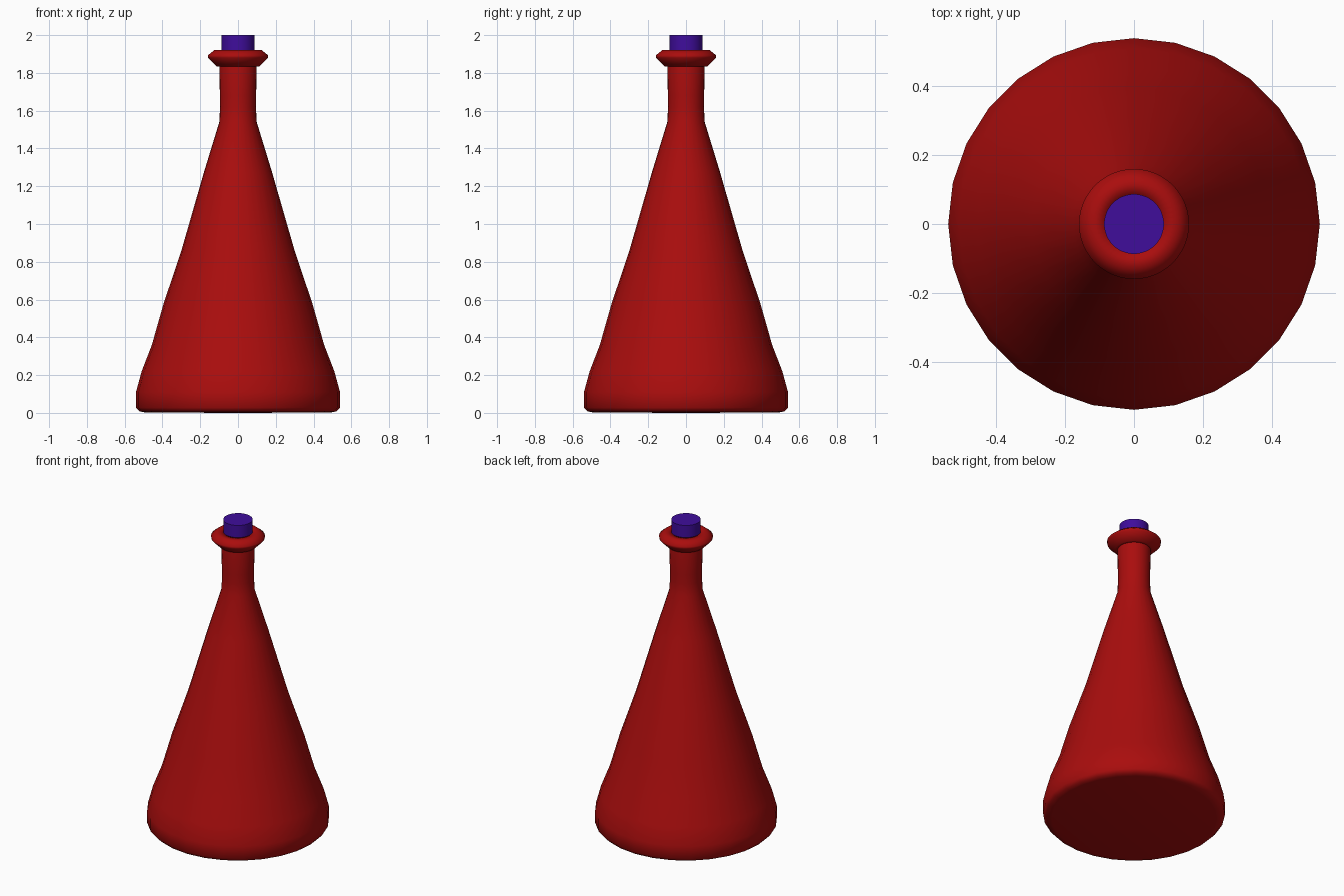
import bpy, bmesh, math

if "Cube" in bpy.data.objects:
    bpy.data.objects.remove(bpy.data.objects["Cube"])


def material(name, rgb):
    m = bpy.data.materials.new(name)
    m.diffuse_color = (*rgb, 1)
    m.use_nodes = True
    m.node_tree.nodes["Principled BSDF"].inputs["Base Color"].default_value = m.diffuse_color
    return m


def lathe(name, profile, sides, mat, closed=False):
    """Revolve (radius, z) points around z; radius 0 becomes a pole."""
    bm = bmesh.new()
    rings = []
    for r, z in profile:
        if r == 0:
            rings.append([bm.verts.new((0, 0, z))] * sides)
        else:
            rings.append([bm.verts.new((r * math.cos(a), r * math.sin(a), z))
                          for a in (2 * math.pi * i / sides for i in range(sides))])
    pairs = list(zip(rings, rings[1:]))
    if closed:
        pairs.append((rings[-1], rings[0]))
    for low, high in pairs:
        for i in range(sides):
            j = (i + 1) % sides
            bm.faces.new(dict.fromkeys((low[i], low[j], high[j], high[i])))
    bmesh.ops.recalc_face_normals(bm, faces=bm.faces)
    mesh = bpy.data.meshes.new(name)
    bm.to_mesh(mesh)
    bm.free()
    mesh.materials.append(mat)
    mesh.shade_smooth()
    obj = bpy.data.objects.new(name, mesh)
    bpy.context.collection.objects.link(obj)
    return obj


red = material("red_glass", (0.40, 0.004, 0.004))
purple = material("purple_stopper", (0.05, 0.004, 0.33))

# Conical body and neck
lathe("bottle_body", [
    (0, 0), (0.49, 0.002), (0.522, 0.008), (0.54, 0.028), (0.54, 0.11),
    (0.51, 0.22), (0.456, 0.36), (0.395, 0.575), (0.298, 0.865),
    (0.18, 1.275), (0.099, 1.54), (0.095, 1.62), (0.096, 1.68),
    (0.099, 1.83), (0.09, 1.9), (0, 1.9)], 28, red)

# Flared lip around the mouth
lathe("bottle_lip", [
    (0.085, 1.832), (0.112, 1.834), (0.158, 1.88), (0.16, 1.893),
    (0.126, 1.92), (0.085, 1.921)], 48, red, closed=True)

# Stopper
stopper = lathe("stopper", [(0, 1.86), (0.087, 1.86), (0.087, 2.0), (0, 2.0)], 48, purple)
bpy.context.view_layer.objects.active = stopper
stopper.select_set(True)
bpy.ops.object.shade_smooth_by_angle(angle=math.radians(40))
